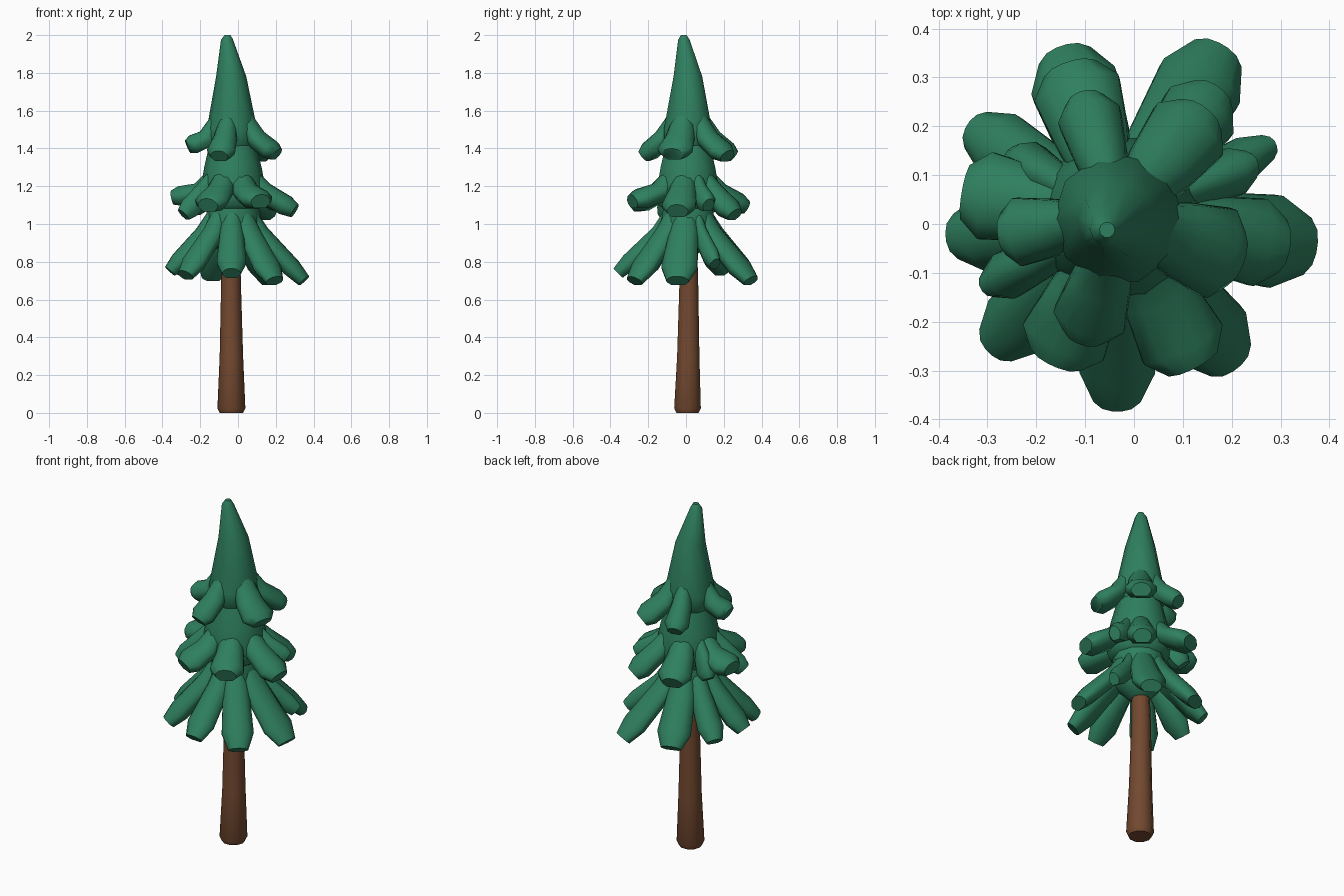
import bpy, bmesh, math
from mathutils import Vector

if "Cube" in bpy.data.objects:
    bpy.data.objects.remove(bpy.data.objects["Cube"])

AX = Vector((-0.03, 0.01, 0))   # tree axis, slightly off centre


def material(name, col):
    m = bpy.data.materials.new(name)
    m.diffuse_color = (*col, 1)
    m.use_nodes = True
    m.node_tree.nodes["Principled BSDF"].inputs["Base Color"].default_value = m.diffuse_color
    return m


GREEN = material("pine green", (0.028, 0.215, 0.115))
BROWN = material("bark brown", (0.17, 0.066, 0.029))


def loft(bm, rings):
    """Bridge equal-sized rings of points and cap both ends."""
    loops = [[bm.verts.new(p) for p in r] for r in rings]
    n = len(loops[0])
    for a, b in zip(loops, loops[1:]):
        for i in range(n):
            j = (i + 1) % n
            bm.faces.new((a[i], a[j], b[j], b[i]))
    bm.faces.new(loops[0][::-1])
    bm.faces.new(loops[-1])


def finish(bm, name, mat, angle=50):
    bmesh.ops.recalc_face_normals(bm, faces=bm.faces)
    me = bpy.data.meshes.new(name)
    bm.to_mesh(me)
    bm.free()
    me.materials.append(mat)
    ob = bpy.data.objects.new(name, me)
    bpy.context.collection.objects.link(ob)
    bpy.ops.object.select_all(action='DESELECT')
    ob.select_set(True)
    bpy.context.view_layer.objects.active = ob
    bpy.ops.object.shade_smooth_by_angle(angle=math.radians(angle))


def circle(z, x, y, r, n=10):
    return [Vector((x + r * math.cos(2 * math.pi * i / n),
                    y + r * math.sin(2 * math.pi * i / n), z)) for i in range(n)]


def section(c, side, up, w, t):
    """Eight-sided flattened section of a branch, flatter underneath."""
    shape = [(1, -.35), (1, .2), (.62, .8), (.2, 1), (-.2, 1), (-.62, .8),
             (-1, .2), (-1, -.35), (-.6, -1), (.6, -1)]
    return [c + side * (a * w / 2) + up * (b * t / 2) for a, b in shape]


def branch(bm, tip, w, root, mid, t):
    """Drooping lobe from root (r, z) through mid (r, z) to a blunt tip."""
    tip = Vector(tip)
    d = Vector((tip.x - AX.x, tip.y - AX.y, 0)).normalized()
    side = Vector((-d.y, d.x, 0))
    p0 = AX + d * root[0] + Vector((0, 0, root[1]))
    p1 = AX + d * mid[0] + Vector((0, 0, mid[1]))
    p2 = p1.lerp(tip, 0.72)
    pts = [(p0, .55, .7), (p1, .82, 1), (p2, 1.0, 1), (tip, .62, .72)]
    rings = []
    for i, (p, kw, kt) in enumerate(pts):
        f = (pts[min(i + 1, 3)][0] - pts[max(i - 1, 0)][0]).normalized()
        rings.append(section(p, side, side.cross(f) * -1, w * kw, t * kt))
    loft(bm, rings)


# Trunk
bm = bmesh.new()
loft(bm, [circle(*r) for r in [
    (0, -.035, .008, .062), (.025, -.035, .008, .074), (.3, -.035, .012, .062),
    (.7, -.037, .015, .052), (1.0, -.035, .012, .045)]])
finish(bm, "trunk", BROWN)

# Solid core of each foliage tier: (z, x, y, radius)
cores = {
    "top_cone": [(2.0, -.055, -.012, .016), (1.975, -.058, -.011, .032),
                 (1.78, -.036, .010, .080), (1.5, -.032, .010, .134),
                 (1.42, -.032, .010, .13), (1.38, -.032, .010, .09)],
    "middle_core": [(1.45, -.03, .01, .115), (1.3, -.027, .01, .152),
                    (1.17, -.025, .01, .175), (1.10, -.025, .01, .165),
                    (1.06, -.025, .01, .10)],
    "lower_core": [(1.12, -.025, .01, .13), (1.0, -.025, .01, .152),
                   (.92, -.025, .01, .13), (.84, -.03, .01, .055)],
}
for name, rows in cores.items():
    bm = bmesh.new()
    loft(bm, [circle(*r) for r in rows])
    finish(bm, name, GREEN)

# Branch lobes of each tier: root, mid, thickness, then (tip, width)
tiers = {
    "top_branches": ((.07, 1.57), (.135, 1.455), .10, [
        ((-.10, .25, 1.36), .13), ((.135, .22, 1.36), .17),
        ((-.265, -.02, 1.41), .14), ((.205, -.07, 1.37), .19),
        ((-.10, -.225, 1.36), .15)]),
    "middle_branches": ((.08, 1.28), (.17, 1.17), .105, [
        ((-.13, .315, 1.09), .18), ((.16, .26, 1.05), .16),
        ((-.345, .065, 1.14), .18), ((.30, -.045, 1.07), .18),
        ((.12, -.285, 1.12), .18), ((-.16, -.275, 1.10), .18),
        ((-.29, -.12, 1.05), .10), ((.235, .12, 1.10), .10),
        ((-.235, .13, 1.07), .10)]),
    "lower_branches": ((.08, 1.08), (.15, .95), .095, [
        ((-.14, .34, .72), .18), ((.17, .345, .70), .18),
        ((-.32, .19, .75), .14), ((-.36, -.025, .75), .15),
        ((-.28, -.245, .73), .15), ((-.035, -.36, .74), .155),
        ((.195, -.275, .70), .17), ((.35, -.045, .70), .19),
        ((.27, .155, .79), .09)]),
}
for name, (root, mid, t, lobes) in tiers.items():
    bm = bmesh.new()
    for tip, w in lobes:
        branch(bm, tip, w, root, mid, t)
    finish(bm, name, GREEN)
